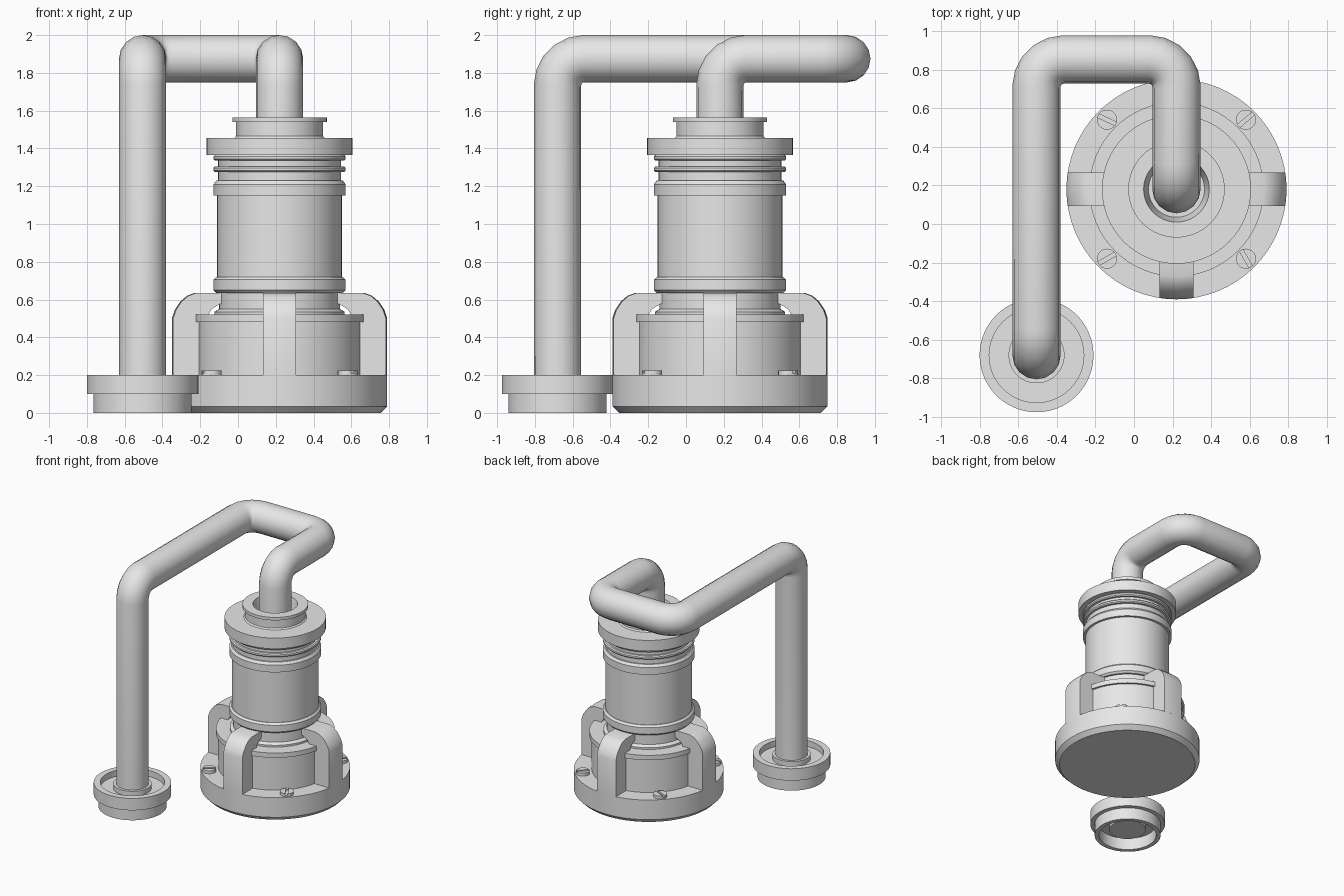
import bpy, bmesh, math
from mathutils import Vector, Matrix

if "Cube" in bpy.data.objects:
    bpy.data.objects.remove(bpy.data.objects["Cube"])

grey = bpy.data.materials.new("plain grey")
grey.use_nodes = True
GREY = (0.8, 0.8, 0.8, 1)
grey.diffuse_color = GREY
grey.node_tree.nodes["Principled BSDF"].inputs["Base Color"].default_value = GREY

BODY = Vector((0.22, 0.18, 0))
COLLAR = Vector((-0.505, -0.68, 0))
BASE_R = 0.57


def finish(name, bm, location):
    """Turn a bmesh into a named, shaded object."""
    bmesh.ops.recalc_face_normals(bm, faces=bm.faces)
    mesh = bpy.data.meshes.new(name)
    bm.to_mesh(mesh)
    bm.free()
    obj = bpy.data.objects.new(name, mesh)
    bpy.context.collection.objects.link(obj)
    obj.location = location
    mesh.materials.append(grey)
    smooth(obj)
    return obj


def smooth(obj):
    bpy.ops.object.select_all(action='DESELECT')
    obj.select_set(True)
    bpy.context.view_layer.objects.active = obj
    bpy.ops.object.shade_smooth_by_angle(angle=math.radians(30))


def lathe(name, profile, location, steps=64):
    """Spin a radius/height profile around the z axis."""
    bm = bmesh.new()
    verts = [bm.verts.new((r, 0, z)) for r, z in profile]
    edges = [bm.edges.new(pair) for pair in zip(verts, verts[1:])]
    bmesh.ops.spin(bm, geom=verts + edges, axis=(0, 0, 1), cent=(0, 0, 0),
                   angle=math.tau, steps=steps, use_duplicate=False)
    bmesh.ops.remove_doubles(bm, verts=bm.verts, dist=1e-4)
    return finish(name, bm, location)


def ring(r, low, high, c=0.015):
    """Chamfered band for use inside a profile."""
    return [(r - c, low), (r, low + c), (r, high - c), (r - c, high)]


# Round base plate
lathe("base_plate", [(0, 0), (0.535, 0), (BASE_R, 0.035), (BASE_R, 0.2), (0, 0.2)], BODY)

# Lower housing with its lip
lathe("lower_housing", [(0, 0.2), (0.435, 0.2), (0.435, 0.48), (0.452, 0.48),
                        (0.452, 0.52), (0, 0.52)], BODY)

# Stacked barrel, ribbed bands, flange and hollow mouth
barrel = [(0, 0.52), (0.345, 0.52), (0.345, 0.535), (0.32, 0.55), (0.32, 0.635)]
barrel += ring(0.35, 0.635, 0.72) + [(0.33, 0.72), (0.33, 1.15)]
barrel += [(0.35, 1.15), (0.35, 1.21), (0.335, 1.23), (0.325, 1.23), (0.325, 1.275)]
barrel += ring(0.35, 1.275, 1.305, 0.008) + [(0.325, 1.305), (0.325, 1.335)]
barrel += ring(0.35, 1.335, 1.365, 0.008)
barrel += [(0.386, 1.365), (0.386, 1.455), (0.24, 1.455), (0.23, 1.465),
           (0.23, 1.54), (0.25, 1.54), (0.25, 1.565), (0.17, 1.565),
           (0.145, 1.45), (0, 1.45)]
lathe("barrel", barrel, BODY)

# Four arched ribs whose outer faces follow the base rim
RIB = [(0.40, 0.2), (BASE_R, 0.2), (BASE_R, 0.5), (0.555, 0.545), (0.525, 0.59),
       (0.49, 0.62), (0.45, 0.635), (0.30, 0.635), (0.30, 0.58), (0.33, 0.575),
       (0.37, 0.55), (0.40, 0.50)]
SLICES = 6
for i, side in enumerate(("left", "back", "right", "front")):
    bm = bmesh.new()
    rows = []
    for s in range(SLICES + 1):
        w = 0.088 * (2 * s / SLICES - 1)
        rows.append([bm.verts.new((math.sqrt(r * r - w * w), w, z)) for r, z in RIB])
    for a, b in zip(rows, rows[1:]):
        for k in range(len(RIB)):
            bm.faces.new((a[k - 1], a[k], b[k], b[k - 1]))
    bm.faces.new(rows[0])
    bm.faces.new(rows[-1])
    bm.transform(Matrix.Rotation(i * math.pi / 2, 4, 'Z'))
    finish(side + "_rib", bm, BODY)


# Slotted screws on the base plate
def screw(name, location, turn):
    bm = bmesh.new()
    bmesh.ops.create_cone(bm, cap_ends=True, segments=24, radius1=0.052, radius2=0.052,
                          depth=0.012, matrix=Matrix.Translation((0, 0, 0.004)))
    for sign in (-1, 1):
        half = bmesh.new()
        bmesh.ops.create_cone(half, cap_ends=True, segments=24, radius1=0.052,
                              radius2=0.052, depth=0.025,
                              matrix=Matrix.Translation((0, 0, 0.0125)))
        cut = bmesh.ops.bisect_plane(half, geom=half.verts[:] + half.edges[:] + half.faces[:],
                                     plane_co=(0, sign * 0.01, 0), plane_no=(0, sign, 0),
                                     clear_inner=True)
        bmesh.ops.holes_fill(half, edges=[e for e in cut["geom_cut"]
                                          if isinstance(e, bmesh.types.BMEdge)])
        part = bpy.data.meshes.new("half_head")
        half.to_mesh(part)
        half.free()
        bm.from_mesh(part)
        bpy.data.meshes.remove(part)
    bm.transform(Matrix.Rotation(math.radians(turn), 4, 'Z'))
    finish(name, bm, location)


for name, sx, sy, turn in (("back_left", 1, 1, 40), ("back_right", -1, 1, -25),
                           ("front_left", 1, -1, -60), ("front_right", -1, -1, 30)):
    screw(name + "_screw", BODY + Vector((sx * 0.36, sy * 0.36, 0.2)), turn)

# Stepped collar at the foot of the pipe, hollow underneath
lathe("pipe_collar", [(0, 0.05), (0.145, 0.05), (0.145, 0.1), (0.225, 0.1), (0.225, 0),
                      (0.26, 0), (0.26, 0.1), (0.295, 0.1), (0.295, 0.2), (0.245, 0.2),
                      (0.245, 0.15), (0.145, 0.15), (0.145, 0.19), (0, 0.19)], COLLAR)

# Bent pipe joining the collar and the barrel mouth
TOP, BACK, BEND, PIPE_R = 1.875, 0.852, 0.14, 0.125
corners = [Vector(p) for p in (
    (COLLAR.x, COLLAR.y, 0.1), (COLLAR.x, COLLAR.y, TOP), (COLLAR.x, BACK, TOP),
    (BODY.x, BACK, TOP), (BODY.x, BODY.y, TOP), (BODY.x, BODY.y, 1.4))]
path = [corners[0]]
for before, corner, after in zip(corners, corners[1:], corners[2:]):
    d1, d2 = (corner - before).normalized(), (after - corner).normalized()
    centre = corner + (d2 - d1) * BEND
    for k in range(6):
        t = k / 5 * math.pi / 2
        path.append(centre + (d1 * math.sin(t) - d2 * math.cos(t)) * BEND)
path.append(corners[-1])

curve = bpy.data.curves.new("pipe", 'CURVE')
curve.dimensions = '3D'
curve.bevel_depth = PIPE_R
curve.bevel_resolution = 6
curve.use_fill_caps = True
spline = curve.splines.new('POLY')
spline.points.add(len(path) - 1)
for point, co in zip(spline.points, path):
    point.co = (*co, 1)
pipe = bpy.data.objects.new("pipe", curve)
bpy.context.collection.objects.link(pipe)
curve.materials.append(grey)
bpy.ops.object.select_all(action='DESELECT')
pipe.select_set(True)
bpy.context.view_layer.objects.active = pipe
bpy.ops.object.convert(target='MESH')
smooth(bpy.context.view_layer.objects.active)
